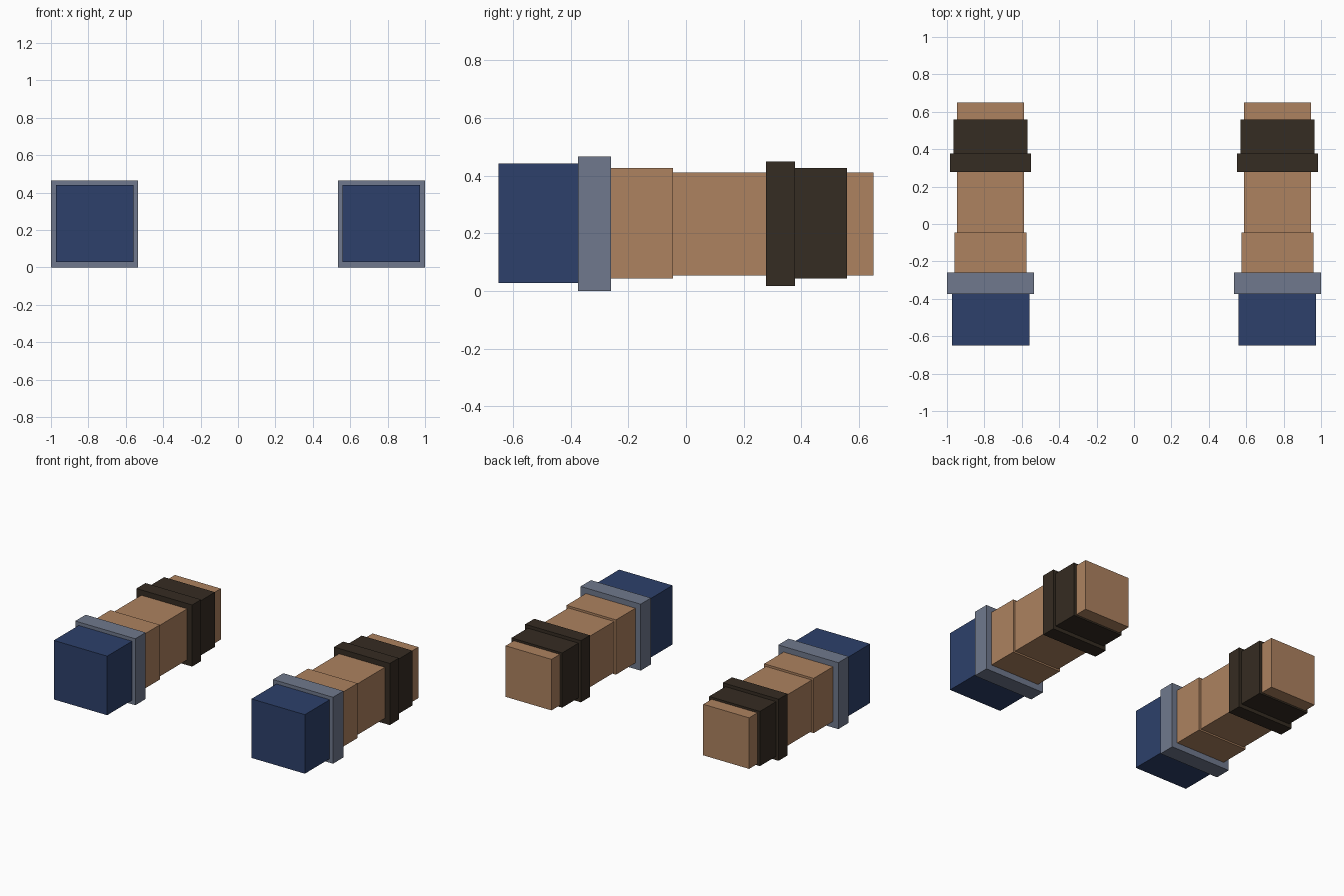
import bpy

if "Cube" in bpy.data.objects:
    bpy.data.objects.remove(bpy.data.objects["Cube"])


def material(name, rgb):
    m = bpy.data.materials.new(name)
    m.diffuse_color = (*rgb, 1.0)
    m.use_nodes = True
    m.node_tree.nodes["Principled BSDF"].inputs["Base Color"].default_value = m.diffuse_color
    return m


blue = material("navy blue", (0.026, 0.051, 0.147))
steel = material("steel grey", (0.162, 0.191, 0.266))
tan = material("tan", (0.418, 0.223, 0.115))
dark = material("dark brown", (0.036, 0.025, 0.016))

ARM_X = 0.767   # distance of each arm axis from the middle
AXIS_Z = 0.233  # height of the arm axis

# name, y start, y end, width, height, axis height, material
PARTS = [
    ("glove", -0.65, -0.375, 0.414, 0.414, 0.235, blue),
    ("cuff", -0.375, -0.26, 0.466, 0.466, AXIS_Z, steel),
    ("forearm", -0.26, -0.045, 0.384, 0.384, 0.235, tan),
    ("upper_arm", -0.045, 0.65, 0.356, 0.358, AXIS_Z, tan),
    ("sleeve_band", 0.278, 0.378, 0.432, 0.432, AXIS_Z, dark),
    ("sleeve", 0.378, 0.558, 0.394, 0.384, 0.235, dark),
]


def box(name, x, y0, y1, width, height, z, mat):
    bpy.ops.mesh.primitive_cube_add(size=1, location=(x, (y0 + y1) / 2, z))
    ob = bpy.context.object
    ob.name = name
    ob.scale = (width, y1 - y0, height)
    bpy.ops.object.transform_apply(location=False, rotation=False, scale=True)
    ob.data.materials.append(mat)


# Two matching arms, one on each side
for side, x in (("left", -ARM_X), ("right", ARM_X)):
    for name, y0, y1, width, height, z, mat in PARTS:
        box(f"{side}_{name}", x, y0, y1, width, height, z, mat)
